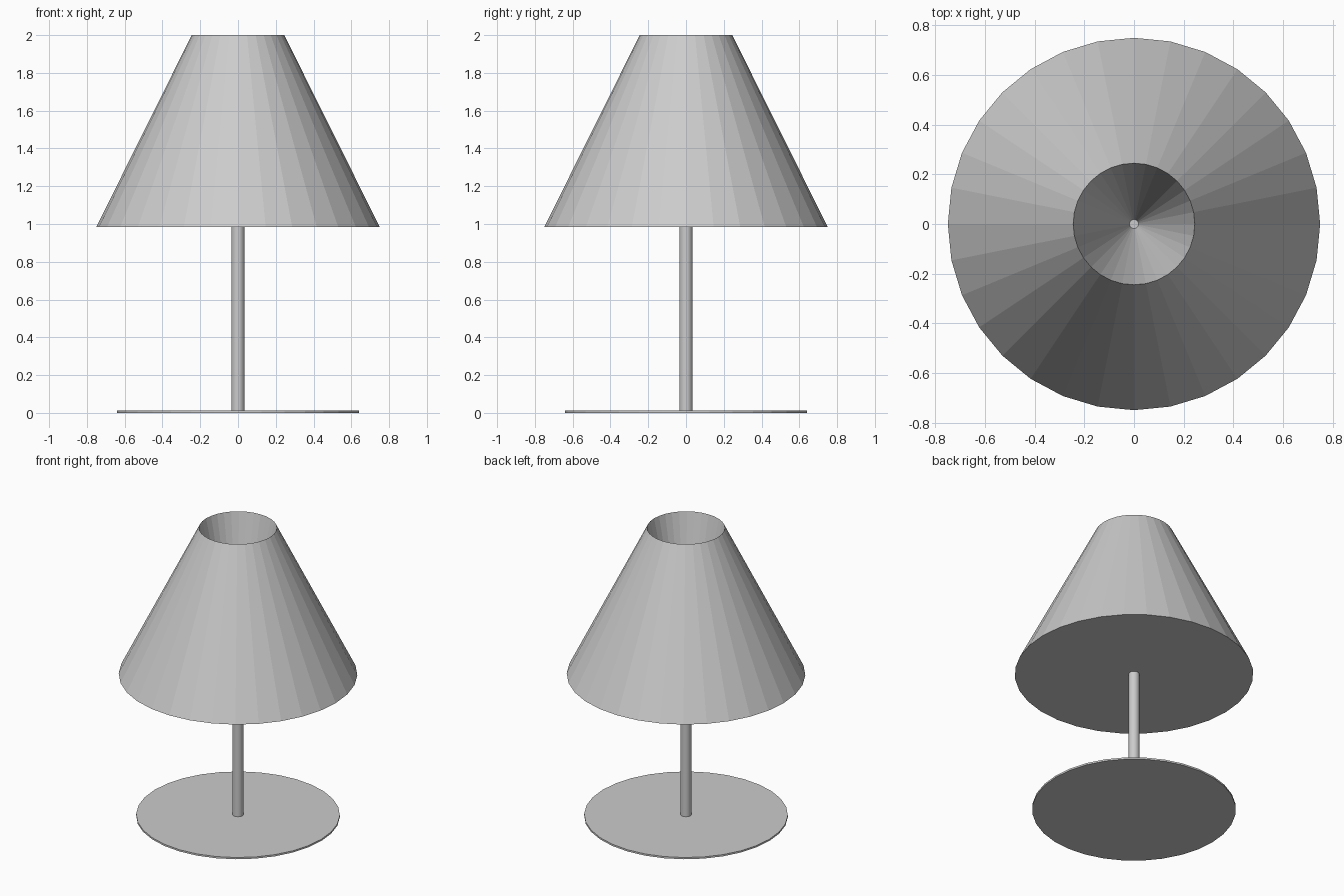
import bpy, bmesh
from math import cos, sin, tau

if "Cube" in bpy.data.objects:
    bpy.data.objects.remove(bpy.data.objects["Cube"])

SIDES = 32


def lathe(name, profile):
    """Revolve (radius, z) points around z, capping both ends flat."""
    bm = bmesh.new()
    rings = [[bm.verts.new((r * cos(tau * i / SIDES), r * sin(tau * i / SIDES), z))
              for i in range(SIDES)] for r, z in profile]
    for low, high in zip(rings, rings[1:]):
        for i in range(SIDES):
            j = (i + 1) % SIDES
            bm.faces.new((low[i], low[j], high[j], high[i]))
    bm.faces.new(rings[0][::-1])
    bm.faces.new(rings[-1])
    bmesh.ops.recalc_face_normals(bm, faces=bm.faces)
    mesh = bpy.data.meshes.new(name)
    bm.to_mesh(mesh)
    bm.free()
    obj = bpy.data.objects.new(name, mesh)
    bpy.context.collection.objects.link(obj)
    return obj


# Thin round foot
lathe("base", [(0.64, 0.0), (0.64, 0.012)])

# Slim stem up to the underside of the shade
lathe("pole", [(0.034, 0.012), (0.034, 0.99)])

# Closed underside, sloping outside, and funnel running down to the stem
lathe("shade", [(0.75, 0.985), (0.245, 2.0), (0.018, 1.0)])
